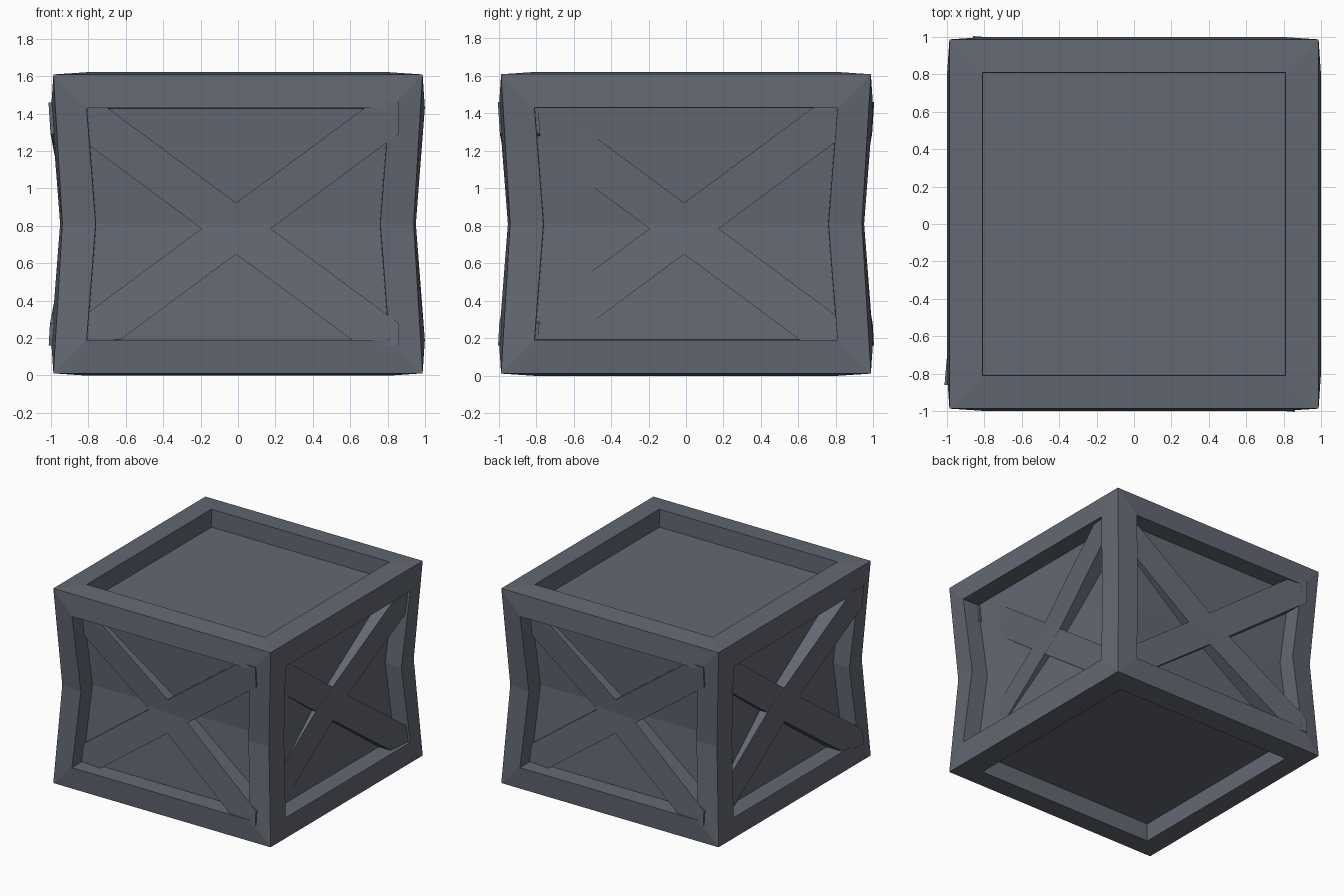
import bpy, bmesh, math
from mathutils import Matrix, Vector

if "Cube" in bpy.data.objects:
    bpy.data.objects.remove(bpy.data.objects["Cube"])

MID = 0.81      # pinch height
PINCH = 0.048   # how far the sides dip inwards at mid height

mat = bpy.data.materials.new("slate grey")
mat.diffuse_color = (0.125, 0.138, 0.17, 1)
mat.use_nodes = True
mat.node_tree.nodes["Principled BSDF"].inputs["Base Color"].default_value = mat.diffuse_color


def finish(bm, name):
    bmesh.ops.recalc_face_normals(bm, faces=bm.faces[:])
    me = bpy.data.meshes.new(name)
    bm.to_mesh(me)
    bm.free()
    me.materials.append(mat)
    ob = bpy.data.objects.new(name, me)
    bpy.context.collection.objects.link(ob)
    return ob


def cut(bm, co, no, clear=False):
    geom = bm.verts[:] + bm.edges[:] + bm.faces[:]
    bmesh.ops.bisect_plane(bm, geom=geom, dist=1e-5, plane_co=co,
                           plane_no=no, clear_outer=clear)
    if clear:
        bmesh.ops.holes_fill(bm, edges=bm.edges[:], sides=0)


# Crate body: frame rails with a recessed panel on all six sides
bm = bmesh.new()
bmesh.ops.create_cube(bm, size=1, matrix=Matrix.Translation((0, 0, MID))
                      @ Matrix.Diagonal((1.974, 1.974, 1.598, 1)))
faces = bm.faces[:]
bmesh.ops.inset_individual(bm, faces=faces, thickness=0.178, depth=0.012,
                           use_even_offset=True)
bmesh.ops.inset_individual(bm, faces=faces, thickness=0.003, depth=-0.145,
                           use_even_offset=True)
cut(bm, (0, 0, MID), (0, 0, 1))
for v in bm.verts:
    if abs(v.co.z - MID) < 0.01:
        for i in (0, 1):
            if abs(v.co[i]) > 0.7:
                v.co[i] -= math.copysign(PINCH, v.co[i])
finish(bm, "crate_body")


# Cross braces: planks tilted so one end sinks to the panel, the other is flush
def brace(name, side, slope, deep, shallow):
    bm = bmesh.new()
    bmesh.ops.create_cube(bm, size=1, matrix=Matrix.Translation((-0.01, 0, 0.785))
                          @ Matrix.Rotation(slope * math.radians(36.5), 4, 'Y')
                          @ Matrix.Diagonal((2.8, 1, 0.22, 1)))
    for co, no in (((0.86, 0, 0), (1, 0, 0)), ((-0.86, 0, 0), (-1, 0, 0)),
                   ((0, 0, 1.46), (0, 0, 1)), ((0, 0, 0.16), (0, 0, -1))):
        cut(bm, co, no, True)
    cut(bm, (0, 0, MID), (0, 0, 1))
    for v in bm.verts:
        dip = PINCH * max(0, 1 - abs(v.co.z - MID) / 0.62)
        depth = deep + (shallow - deep) * (v.co.x + 0.8) / 1.6
        v.co.y = -(1 - depth - dip) if v.co.y < 0 else -(0.79 - dip)
    bm.transform(Matrix.Rotation(side * math.pi / 2, 4, 'Z'))
    finish(bm, name)


tilts = [("front", 0.12, 0.0), ("right", 0.165, 0.02),
         ("back", 0.12, 0.0), ("left", 0.13, -0.008)]
for k, (side, deep, shallow) in enumerate(tilts):
    brace(side + "_brace_rising", k, -1, deep, shallow)
    brace(side + "_brace_falling", k, 1, deep + 0.001, shallow + 0.001)
